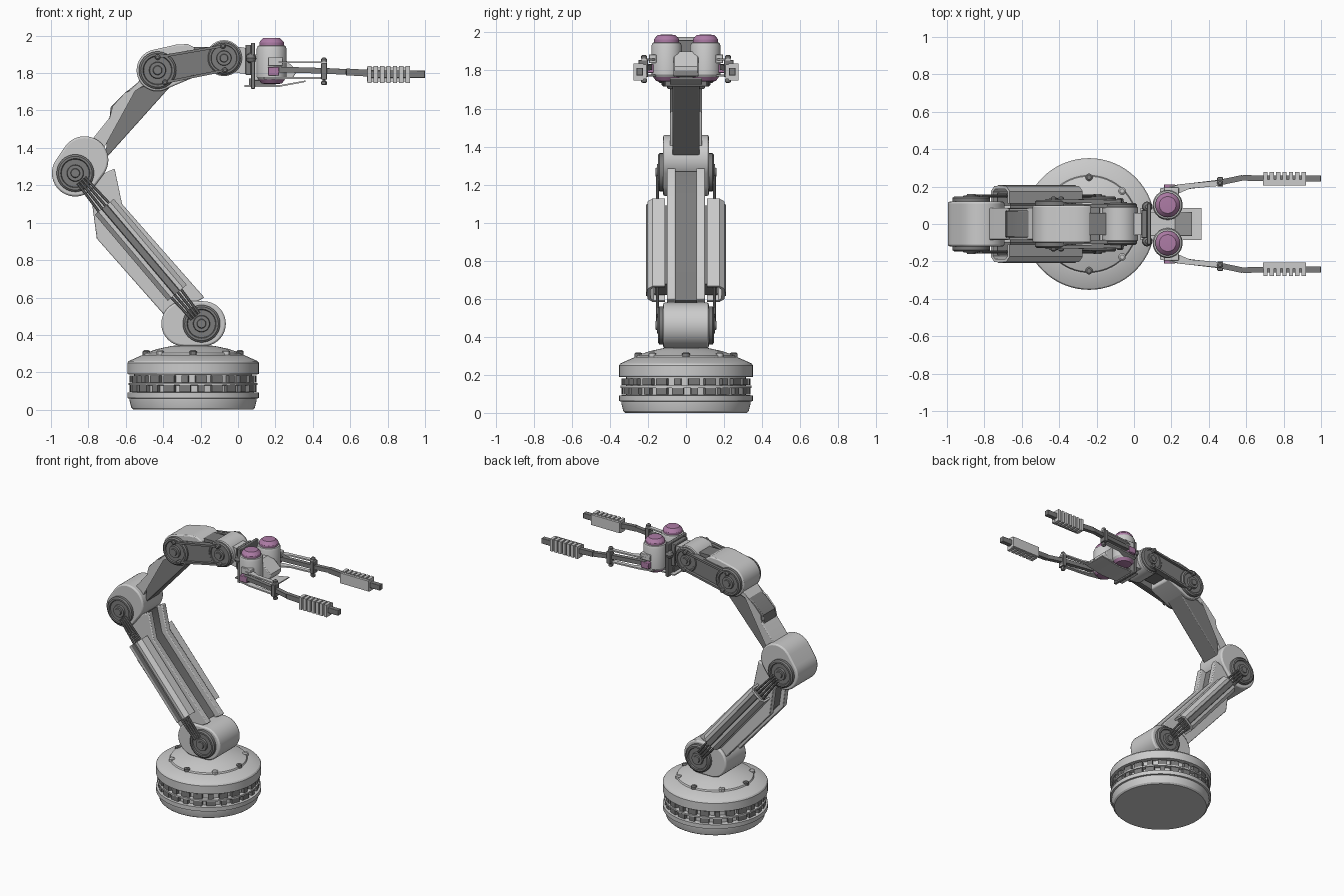
import bpy, bmesh
from math import sin, cos, pi, radians, atan2, acos
from mathutils import Vector as V

if "Cube" in bpy.data.objects:
    bpy.data.objects.remove(bpy.data.objects["Cube"])


def material(name, rgb):
    m = bpy.data.materials.new(name)
    m.diffuse_color = (*rgb, 1)
    m.use_nodes = True
    m.node_tree.nodes["Principled BSDF"].inputs["Base Color"].default_value = m.diffuse_color
    return m


DARK = material("dark_grey", (0.2, 0.2, 0.2))
PURPLE = material("purple", (0.42, 0.2, 0.38))


def finish(name, bm, mat=None, bevel=0):
    bmesh.ops.recalc_face_normals(bm, faces=bm.faces)
    me = bpy.data.meshes.new(name)
    bm.to_mesh(me)
    bm.free()
    ob = bpy.data.objects.new(name, me)
    bpy.context.collection.objects.link(ob)
    if mat:
        me.materials.append(mat)
    if bevel:
        b = ob.modifiers.new("bevel", 'BEVEL')
        b.width, b.segments, b.limit_method, b.angle_limit = bevel, 2, 'ANGLE', radians(50)
    return ob


def extrude(name, pts, vec, mat=None, bevel=0):
    """Closed 3D outline pushed along a vector."""
    bm = bmesh.new()
    a = [bm.verts.new(p) for p in pts]
    b = [bm.verts.new(V(p) + V(vec)) for p in pts]
    bm.faces.new(a)
    bm.faces.new(b)
    for i in range(len(a)):
        j = (i + 1) % len(a)
        bm.faces.new((a[i], a[j], b[j], b[i]))
    return finish(name, bm, mat, bevel)


def prism(name, xz, y0, y1, mat=None, bevel=0):
    return extrude(name, [(x, y0, z) for x, z in xz], (0, y1 - y0, 0), mat, bevel)


def box(name, c, s, mat=None, bevel=0):
    x, y, z = (i / 2 for i in s)
    return extrude(name, [(c[0] + i * x, c[1] + j * y, c[2] - z)
                          for i, j in ((-1, -1), (1, -1), (1, 1), (-1, 1))], (0, 0, 2 * z), mat, bevel)


def bar(name, p, q, w, h, mat=None, n=4):
    """Rod between two points; n sides, w by h section."""
    p, q = V(p), V(q)
    d = (q - p).normalized()
    side = d.cross(V((0, 0, 1))).normalized()
    up = side.cross(d)
    k = 2 ** 0.5 if n == 4 else 1
    pts = [p + side * cos(2 * pi * (i + .5) / n) * w / 2 * k + up * sin(2 * pi * (i + .5) / n) * h / 2 * k
           for i in range(n)]
    return extrude(name, pts, q - p, mat)


def lathe(name, prof, c, axis=(0, 0, 1), mat=None, n=40):
    """Profile of (radius, height) spun around an axis through c."""
    bm = bmesh.new()
    q = V((0, 0, 1)).rotation_difference(V(axis))
    rings = [[bm.verts.new(V(c) + q @ V((r * cos(2 * pi * i / n), r * sin(2 * pi * i / n), h)))
              for i in range(n)] for r, h in prof]
    for a, b in zip(rings, rings[1:]):
        for i in range(n):
            j = (i + 1) % n
            bm.faces.new((a[i], a[j], b[j], b[i]))
    bm.faces.new(rings[0])
    bm.faces.new(rings[-1])
    return finish(name, bm, mat)


def arc(c, r, a0, a1, n=20):
    return [(c[0] + r * cos(a0 + (a1 - a0) * i / n), c[1] + r * sin(a0 + (a1 - a0) * i / n))
            for i in range(n + 1)]


def hull(a, ra, b, rb):
    """Outline of two circles joined by tangents."""
    dx, dz = b[0] - a[0], b[1] - a[1]
    t, k = atan2(dz, dx), acos((ra - rb) / (dx * dx + dz * dz) ** 0.5)
    return arc(b, rb, t - k, t + k) + arc(a, ra, t + k, t + 2 * pi - k)


def joint_disc(name, x, z, r, y, s):
    """Stepped dark hub cap facing sideways."""
    prof = [(r, 0), (r, .02), (r * .9, .028), (r * .78, .028), (r * .74, .02), (r * .45, .02),
            (r * .42, .033), (r * .25, .033), (r * .22, .04), (r * .1, .04)]
    lathe(name, prof, (x, s * y, z), (0, s, 0), DARK)


# Turntable base
BX = -0.24
lathe("base_foot", [(.32, 0), (.33, .01), (.34, .05), (.34, .06), (.352, .062), (.352, .092), (.315, .094),
                    (.315, .13), (.345, .132), (.345, .143), (.315, .145), (.315, .19)], (BX, 0, 0), n=64)
lathe("base_top", [(.31, .188), (.352, .19), (.352, .25), (.345, .26), (.27, .293), (.26, .293), (.255, .303),
                   (.19, .325), (.12, .34), (.08, .345)], (BX, 0, 0), n=64)
for i in range(24):
    a = 2 * pi * (i + .5) / 24
    u, t = V((cos(a), sin(a), 0)), V((-sin(a), cos(a), 0))
    for k, z in enumerate((.096, .146)):
        w = .03 if (i + k) % 3 else .018
        o = V((BX, 0, z)) + u * .305
        extrude("base_block", [o - t * w, o + t * w, o + t * w + u * .033, o - t * w + u * .033],
                (0, 0, .036), DARK)
for i in range(8):
    a = 2 * pi * i / 8 + pi / 2
    lathe("base_bolt", [(.02, -.02), (.02, .01), (.012, .016)],
          (BX + .25 * cos(a), .25 * sin(a), .302), n=12, mat=DARK if i % 2 == 0 else None)

# Shoulder and elbow housings
S, E = (-.195, .46), (-.87, 1.265)
prism("shoulder_housing", hull((-.29, .46), .12, (-.185, .46), .12), -.12, .12, bevel=.01)
prism("elbow_housing", hull((-.87, 1.265), .125, (-.82, 1.335), .127), -.12, .12, bevel=.01)

# Lower arm: two side plates with a recessed core
d = (V((E[0], 0, E[1])) - V((S[0], 0, S[1]))).normalized()
n = V((d.z, 0, -d.x))
outline = [(-.66, 1.29), (-.62, 1.10), (-.18, .60), (-.38, .49), (-.755, .915), (-.78, 1.10), (-.85, 1.2)]
core = [(-.70, 1.27), (-.66, 1.09), (-.23, .59), (-.34, .50), (-.725, .925), (-.75, 1.10), (-.82, 1.2)]
prism("lower_arm_core", core, -.06, .06, DARK)
for s in (1, -1):
    prism("lower_arm_plate", outline, s * .055, s * .10, bevel=.006)
    # Outer cover: a chamfered channel running along the arm
    w, p0, p1 = .066, V((-.325, 0, .625)), V((-.715, 0, 1.085))
    sec = [(-w, .11), (-w, .175), (-w + .025, .203), (w - .025, .203), (w, .175), (w, .11),
           (w - .014, .11), (w - .014, .17), (w - .03, .187), (-w + .03, .187), (-w + .014, .17), (-w + .014, .11)]
    extrude("lower_arm_cover", [p0 + n * a + V((0, s * y, 0)) for a, y in sec], p1 - p0)
    extrude("cover_rib", [p0 + n * a + V((0, s * y, 0)) for a, y in
                          ((-.022, .2), (.022, .2), (.016, .209), (-.016, .209))], p1 - p0, DARK)
    # Inner filler and rods linking the covers to the joints
    bar("cover_core", p0 + V((0, s * .13, 0)) + d * .03, p1 + V((0, s * .13, 0)) - d * .03, .07, .09, DARK)
    for k in (-1.5, -.5, .5, 1.5):
        off = n * k * .024
        for end, dirn in ((S, 1), (E, -1)):
            a = V((end[0], s * .15, end[1])) + d * dirn * .05 + off * .7
            bar("joint_rod", a, a + d * dirn * .2 + off * .3, .016, .016, DARK, 8)
    joint_disc("shoulder_disc", *S, .10, .12, s)
    joint_disc("elbow_disc", *E, .10, .12, s)

# Upper arm
prism("upper_arm_shell", [(-.80, 1.42), (-.52, 1.77), (-.44, 1.82), (-.40, 1.74), (-.50, 1.73), (-.60, 1.69),
                          (-.665, 1.62), (-.68, 1.50), (-.73, 1.36)], -.085, .085, bevel=.006)
prism("upper_arm_core", [(-.70, 1.45), (-.68, 1.62), (-.60, 1.70), (-.45, 1.76), (-.36, 1.73), (-.71, 1.34)],
      -.072, .072, DARK, .006)

# Wrist link
W1, W2 = (-.43, 1.815), (-.075, 1.88)
prism("wrist_housing", arc(W1, .112, radians(105), radians(285)) +
      [(-.23, 1.78), (-.23, 1.935), (-.27, 1.955), (-.33, 1.952)], -.10, .10, bevel=.008)
prism("wrist_core", [(-.3, 1.80), (-.07, 1.82), (-.07, 1.94), (-.3, 1.94)], -.06, .06, DARK)
lathe("wrist_barrel", [(.088, -.095), (.096, -.087), (.096, .087), (.088, .095)], (W2[0], 0, W2[1]), (0, 1, 0))
prism("wrist_neck", [(-.06, 1.81), (.07, 1.79), (.07, 1.93), (-.06, 1.95)], -.06, .06)
for s in (1, -1):
    prism("wrist_side_plate", hull(W1, .075, W2, .07), s * .085, s * .108, DARK)
    joint_disc("wrist_disc_rear", *W1, .10, .10, s)
    joint_disc("wrist_disc_front", *W2, .09, .085, s)
    for a, b in (((-.43, 1.885), (-.08, 1.945)), ((-.39, 1.75), (-.07, 1.815))):
        bar("wrist_belt", (a[0], s * .125, a[1]), (b[0], s * .118, b[1]), .02, .014, DARK)
        for e, y in ((a, .128), (b, .12)):
            lathe("belt_pin", [(.015, -.02), (.015, .012), (.008, .018)],
                  (e[0], s * y, e[1]), (0, s, 0), DARK, 12)

# Gripper body
box("gripper_plate", (.08, 0, 1.838), (.022, .22, .245), DARK, .004)
box("gripper_collar", (.055, 0, 1.87), (.03, .15, .16), DARK, .004)
prism("gripper_wedge", [(.08, 1.76), (.29, 1.77), (.31, 1.80), (.31, 1.82), (.22, 1.90), (.08, 1.90)],
      -.065, .065, bevel=.005)
prism("gripper_tray", [(.035, 1.726), (.22, 1.726), (.36, 1.752), (.36, 1.76), (.22, 1.735), (.035, 1.735)],
      -.085, .085)
box("tray_mount", (.13, 0, 1.75), (.14, .11, .04), DARK)

for s in (1, -1):
    # Motor with coloured caps
    c = (.18, s * .102, 0)
    lathe("motor_body", [(.07, 1.765), (.08, 1.78), (.08, 1.93), (.074, 1.945), (.06, 1.95)], c)
    lathe("motor_cap_top", [(.066, 1.94), (.066, 1.963), (.06, 1.972), (.045, 1.987), (.03, 1.988)], c, mat=PURPLE)
    lathe("motor_cap_bottom", [(.04, 1.742), (.055, 1.745), (.07, 1.765), (.07, 1.785)], c, mat=PURPLE)
    lathe("hose_ball", [(.01, -.027), (.022, -.018), (.028, 0), (.022, .018), (.01, .027)],
          (.07, s * .092, 1.88), mat=DARK, n=16)
    box("hinge_block", (.19, s * .185, 1.81), (.06, .055, .045), PURPLE, .004)
    box("hinge_bracket", (.2, s * .175, 1.862), (.08, .04, .045), None, .004)
    # Parallel link plates and their pin
    for z, x0 in ((1.853, .18), (1.768, .14)):
        extrude("finger_link", [(x0, s * .14, z), (.22, s * .155, z), (.30, s * .19, z), (.475, s * .205, z),
                                (.475, s * .235, z), (.24, s * .212, z), (x0, s * .19, z)], (0, 0, .01))
    lathe("finger_pin", [(.008, 1.735), (.016, 1.74), (.016, 1.755), (.009, 1.757), (.009, 1.86), (.016, 1.862),
                         (.016, 1.875), (.008, 1.882)], (.46, s * .22, 0), mat=DARK, n=12)
    box("pin_bracket", (.46, s * .225, 1.81), (.03, .05, .09), DARK, .003)
    # Finger bar
    path = [(.19, .19, 1.82), (.46, .222, 1.812), (.58, .247, 1.806), (.72, .243, 1.798)]
    for (a, b), h in zip(zip(path, path[1:]), (.03, .03, .036)):
        bar("finger_bar", (a[0], s * a[1], a[2]), (b[0], s * b[1], b[2]), .03, h, DARK)
    box("finger_tip", (.85, s * .243, 1.794), (.3, .034, .04), DARK, .003)
    # Gripping pad: smooth inside, ribbed outside
    box("grip_pad", (.805, s * .222, 1.793), (.23, .03, .076))
    for i in range(7):
        box("grip_rib", (.703 + i * .034, s * .25, 1.793), (.023, .054, .09))

# Smooth curved faces, keep edges sharp
for ob in bpy.data.objects:
    ob.select_set(True)
    bpy.context.view_layer.objects.active = ob
bpy.ops.object.shade_smooth_by_angle(angle=radians(30))
